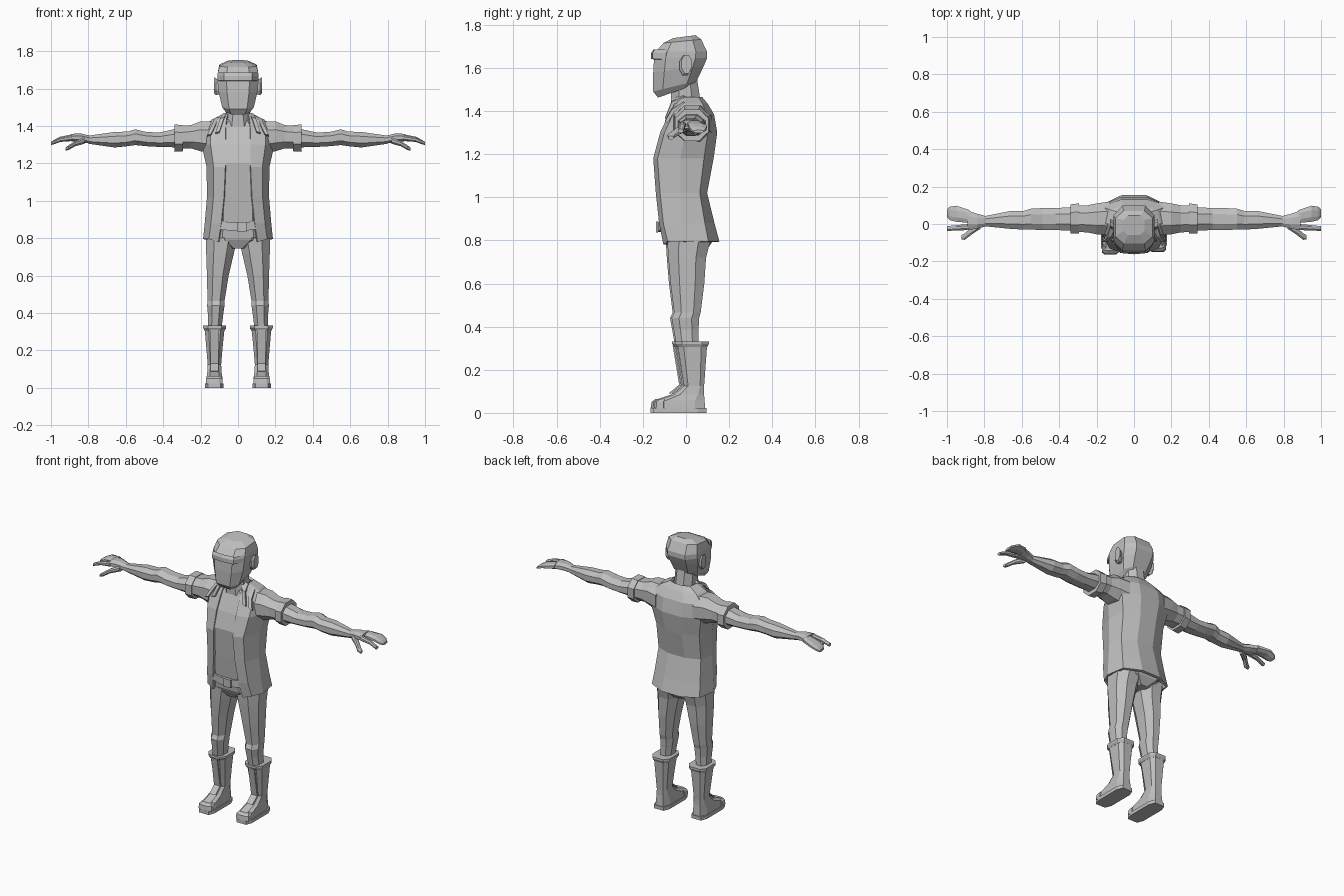
import bpy, bmesh
from mathutils import Vector

grey = bpy.data.materials.new("plain grey")
grey.diffuse_color = (0.52, 0.52, 0.52, 1)


def finish(name, bm):
    bmesh.ops.recalc_face_normals(bm, faces=bm.faces)
    me = bpy.data.meshes.new(name)
    bm.to_mesh(me)
    bm.free()
    me.materials.append(grey)
    ob = bpy.data.objects.new(name, me)
    bpy.context.collection.objects.link(ob)
    return ob


def loft(name, rings, closed=True, caps=True):
    """Skin a list of equal-length point rings."""
    bm = bmesh.new()
    vs = [[bm.verts.new(p) for p in r] for r in rings]
    n = len(vs[0])
    for a, b in zip(vs, vs[1:]):
        for i in range(n if closed else n - 1):
            j = (i + 1) % n
            bm.faces.new((a[i], a[j], b[j], b[i]))
    if caps:
        bm.faces.new(vs[0])
        bm.faces.new(vs[-1])
    return finish(name, bm)


def octagon(a0, a1, b0, b1, c=0.28):
    """Chamfered rectangle in 2D."""
    da, db = (a1 - a0) * c, (b1 - b0) * c
    return [(a0 + da, b0), (a1 - da, b0), (a1, b0 + db), (a1, b1 - db),
            (a1 - da, b1), (a0 + da, b1), (a0, b1 - db), (a0, b0 + db)]


def stack(name, rows, c=0.28, side=1, dy=0.0):
    """Upright loft; row = z, x0, x1, y0, y1, optional slope of z along y."""
    rings = []
    for z, x0, x1, y0, y1, *t in rows:
        slope = t[0] if t else 0
        rings.append([(side * x, y + dy, z + slope * (y - y0))
                      for x, y in octagon(x0, x1, y0, y1, c)])
    return loft(name, rings)


def reach(name, rows, c=0.28, side=1):
    """Sideways loft; row = x, y0, y1, z0, z1."""
    return loft(name, [[(side * x, y, z) for y, z in octagon(y0, y1, z0, z1, c)]
                       for x, y0, y1, z0, z1 in rows])


def strip(name, path, wide, thick, side=1):
    """Flat strap along a path, spread by 'wide' and raised by 'thick'."""
    w, t = Vector(wide) / 2, Vector(thick)
    rings = []
    for p in path:
        p = Vector(p)
        rings.append([Vector((side * q.x, q.y, q.z))
                      for q in (p - w, p + w, p + w + t, p - w + t)])
    return loft(name, rings)


# head with slanted jaw, and neck
stack("head", [
    (1.462, -0.065, 0.065, -0.13, 0.02, 0.35),
    (1.49, -0.085, 0.085, -0.152, 0.05, 0.25),
    (1.58, -0.105, 0.105, -0.152, 0.082, 0.12),
    (1.645, -0.11, 0.11, -0.148, 0.098),
    (1.675, -0.11, 0.11, -0.14, 0.098),
    (1.715, -0.10, 0.10, -0.105, 0.07, 0.1),
    (1.738, -0.055, 0.055, -0.06, 0.045, 0.13)], c=0.22)
stack("neck", [(1.40, -0.075, 0.075, -0.07, 0.085),
               (1.46, -0.062, 0.062, -0.07, 0.065),
               (1.56, -0.06, 0.06, -0.07, 0.05)])

# brow band across the forehead
band = [(-0.108, -0.085), (-0.075, -0.145), (0, -0.152), (0.075, -0.145), (0.108, -0.085)]
loft("brow_band", [[(x, y, 1.64), (x, y - 0.01, 1.642), (x, y - 0.01, 1.668),
                    (x, y, 1.685)] for x, y in band])

# shirt and hips
stack("shirt", [
    (0.80, -0.15, 0.15, -0.105, 0.12), (0.88, -0.14, 0.14, -0.115, 0.115),
    (1.02, -0.14, 0.14, -0.128, 0.08), (1.2, -0.14, 0.14, -0.142, 0.11),
    (1.30, -0.15, 0.15, -0.112, 0.12), (1.39, -0.13, 0.13, -0.07, 0.10),
    (1.45, -0.06, 0.06, -0.045, 0.07)], c=0.22)
stack("hips", [(0.745, -0.05, 0.05, -0.07, 0.09),
               (0.79, -0.155, 0.155, -0.095, 0.12),
               (0.85, -0.16, 0.16, -0.112, 0.12)])

# open jacket, from left front edge around the back to the right edge
jacket = [  # z, opening, half width, front y, side y, back y
    (0.795, 0.105, 0.187, -0.105, 0.01, 0.155), (0.88, 0.09, 0.178, -0.125, 0.005, 0.132),
    (1.02, 0.075, 0.166, -0.14, 0.0, 0.098), (1.18, 0.068, 0.168, -0.152, 0.0, 0.128),
    (1.30, 0.068, 0.195, -0.12, 0.02, 0.145), (1.385, 0.066, 0.20, -0.08, 0.03, 0.13),
    (1.435, 0.062, 0.14, -0.055, 0.03, 0.10), (1.465, 0.055, 0.078, -0.045, 0.03, 0.075)]
rings = []
for z, e, w, yf, ym, yb in jacket:
    half = [(e, yf), (e + 0.62 * (w - e), yf + 0.02), (w, ym - 0.025),
            (w * 0.9, ym + 0.65 * (yb - ym)), (w * 0.35, yb)]
    drop = 0.015 if z < 0.8 else 0
    rings.append([(-x, y, z - (drop if y < -0.09 else 0)) for x, y in half] +
                 [(x, y, z - (drop if y < -0.09 else 0)) for x, y in reversed(half)])
coat = loft("jacket", rings, closed=False, caps=False)
mod = coat.modifiers.new("cloth thickness", "SOLIDIFY")
mod.thickness = 0.014
mod.offset = -1

# belt and buckle
loft("belt", [[(x, y + 0.02, z0), (x, y, z0), (x, y, z0 + 0.045), (x, y + 0.02, z0 + 0.045)]
              for x, y, z0 in ((-0.10, -0.118, 0.848), (-0.04, -0.13, 0.84),
                               (0.04, -0.13, 0.84), (0.10, -0.118, 0.848))])
strip("buckle", [(0.02, -0.13, 0.837), (0.02, -0.13, 0.888)], (0.05, 0, 0), (0, -0.009, 0))

for s, tag in ((-1, "left"), (1, "right")):
    # ear
    reach(tag + "_ear", [(0.095, -0.03, 0.015, 1.57, 1.64), (0.118, -0.03, 0.022, 1.565, 1.655),
                         (0.128, -0.02, 0.026, 1.575, 1.66)], side=s)
    # shoulder straps on the jacket
    for i, dx in enumerate((0, 0.045)):
        strip(f"{tag}_lapel_{i}", [(0.07 + dx, 0.0, 1.462 - dx * 0.55),
                                   (0.085 + dx, -0.055, 1.435 - dx * 0.8),
                                   (0.11 + dx, -0.085, 1.36 - dx * 0.3)],
              (0.022, 0, -0.006), (0, -0.012, 0.008), s)
    # sleeve and cuff
    reach(tag + "_sleeve", [(0.13, -0.06, 0.12, 1.25, 1.425), (0.20, -0.055, 0.11, 1.265, 1.425),
                            (0.25, -0.045, 0.10, 1.28, 1.405), (0.31, -0.042, 0.10, 1.28, 1.40)], side=s)
    reach(tag + "_cuff", [(0.295, -0.05, 0.11, 1.265, 1.405), (0.34, -0.05, 0.105, 1.262, 1.408)], side=s)
    # bare arm
    reach(tag + "_arm", [(0.30, -0.038, 0.092, 1.285, 1.392), (0.42, -0.032, 0.085, 1.288, 1.365),
                         (0.49, -0.032, 0.085, 1.292, 1.368), (0.55, -0.03, 0.082, 1.298, 1.382),
                         (0.59, -0.03, 0.07, 1.292, 1.37), (0.66, -0.026, 0.07, 1.285, 1.368),
                         (0.80, -0.012, 0.042, 1.305, 1.348)], side=s)
    # hand: palm, grouped fingers, forefinger, thumb
    reach(tag + "_palm", [(0.79, -0.012, 0.042, 1.307, 1.348), (0.84, -0.025, 0.055, 1.312, 1.36),
                          (0.89, -0.032, 0.072, 1.318, 1.358)], side=s)
    reach(tag + "_fingers", [(0.88, 0.006, 0.075, 1.32, 1.357), (0.95, 0.012, 0.098, 1.315, 1.343),
                             (0.985, 0.02, 0.092, 1.302, 1.325), (1.0, 0.035, 0.08, 1.298, 1.312)], side=s)
    reach(tag + "_forefinger", [(0.88, -0.033, 0.0, 1.322, 1.352), (0.95, -0.034, -0.006, 1.315, 1.338),
                                (1.0, -0.038, -0.012, 1.298, 1.316)], side=s)
    reach(tag + "_thumb", [(0.82, -0.025, 0.015, 1.305, 1.34), (0.87, -0.058, -0.02, 1.292, 1.32),
                           (0.905, -0.085, -0.05, 1.272, 1.298), (0.922, -0.082, -0.058, 1.268, 1.285)], side=s)

    # feet are slightly staggered
    dy = -0.008 if s < 0 else 0.006
    # trouser leg
    stack(tag + "_leg", [(0.30, 0.09, 0.162, -0.045, 0.055), (0.385, 0.08, 0.16, -0.06, 0.055),
                         (0.44, 0.072, 0.165, -0.07, 0.058), (0.465, 0.072, 0.163, -0.058, 0.065),
                         (0.60, 0.05, 0.166, -0.075, 0.082), (0.72, 0.022, 0.17, -0.085, 0.09),
                         (0.80, 0.004, 0.172, -0.09, 0.11)], c=0.27, side=s, dy=dy / 2)
    # boot shaft with rim, foot and sole
    stack(tag + "_boot", [(0.02, 0.083, 0.17, -0.15, 0.083), (0.058, 0.084, 0.168, -0.142, 0.08),
                          (0.085, 0.088, 0.164, -0.062, 0.078), (0.125, 0.09, 0.162, -0.015, 0.078),
                          (0.22, 0.082, 0.17, -0.03, 0.085), (0.315, 0.072, 0.178, -0.045, 0.092)],
          c=0.2, side=s, dy=dy)
    stack(tag + "_boot_rim", [(0.305, 0.072, 0.178, -0.046, 0.092), (0.32, 0.063, 0.186, -0.056, 0.1),
                              (0.332, 0.063, 0.186, -0.056, 0.1)], c=0.2, side=s, dy=dy)
    stack(tag + "_sole", [(0, 0.078, 0.176, -0.156, 0.088),
                          (0.022, 0.078, 0.176, -0.156, 0.088)], c=0.16, side=s, dy=dy)
    # toe cap and tongue
    stack(tag + "_toe_cap", [(0.02, 0.082, 0.172, -0.156, -0.1), (0.05, 0.084, 0.17, -0.152, -0.1),
                             (0.064, 0.095, 0.16, -0.135, -0.1)], c=0.2, side=s, dy=dy)
    strip(tag + "_tongue", [(0.126, -0.046 + dy, 0.31), (0.126, -0.031 + dy, 0.22),
                            (0.126, -0.016 + dy, 0.128), (0.126, -0.063 + dy, 0.088)],
          (0.042, 0, 0), (0, -0.008, 0.003), s)
